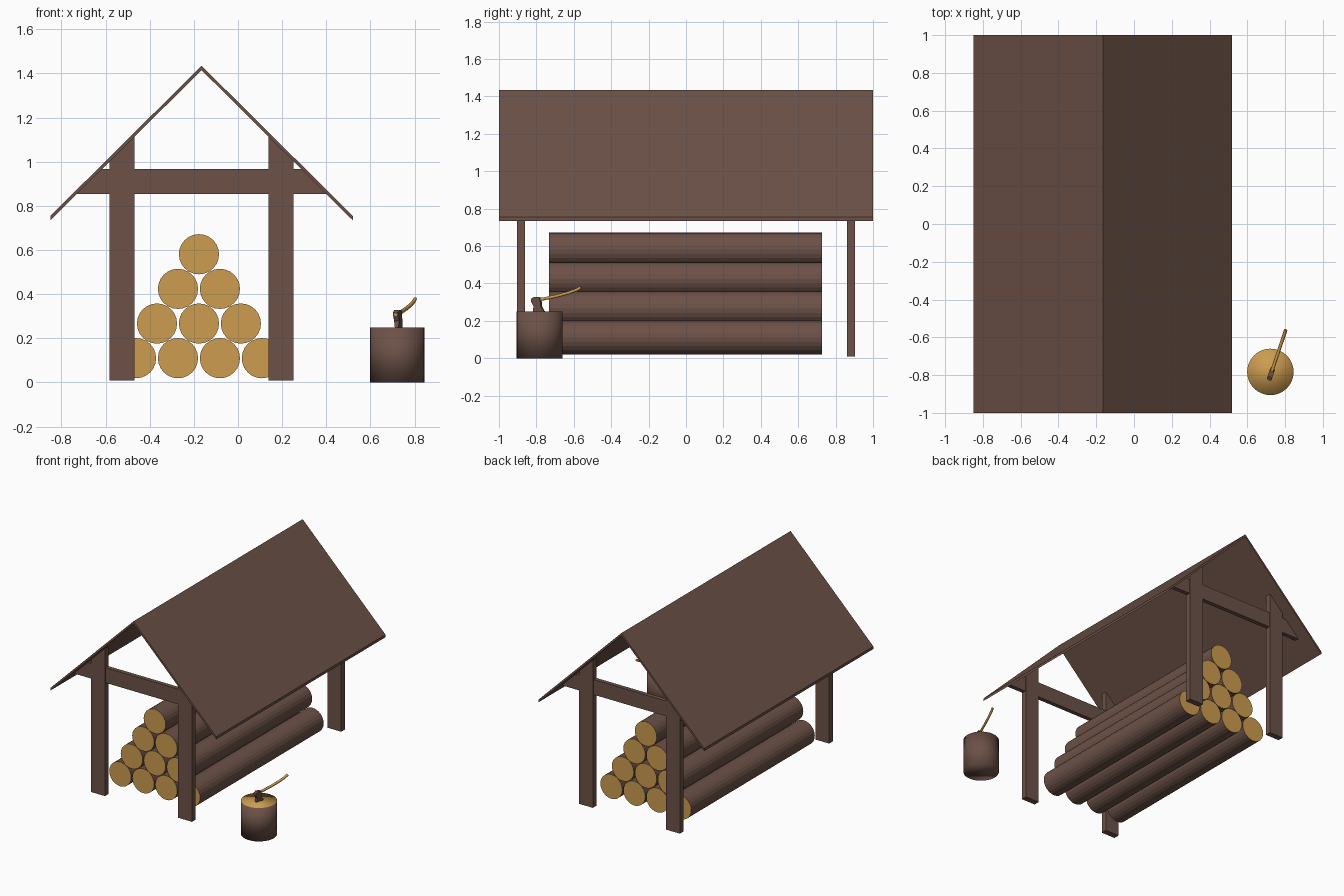
import bpy, bmesh, math
from mathutils import Vector, Matrix

if "Cube" in bpy.data.objects:
    bpy.data.objects.remove(bpy.data.objects["Cube"])


def material(name, rgb):
    m = bpy.data.materials.new(name)
    m.diffuse_color = (*rgb, 1)
    m.use_nodes = True
    m.node_tree.nodes["Principled BSDF"].inputs["Base Color"].default_value = m.diffuse_color
    return m


BROWN = material("brown_wood", (0.15, 0.083, 0.064))
TAN = material("cut_wood", (0.604, 0.332, 0.080))


def finish(name, bm, mats):
    bmesh.ops.recalc_face_normals(bm, faces=bm.faces[:])
    me = bpy.data.meshes.new(name)
    bm.to_mesh(me)
    bm.free()
    for m in mats:
        me.materials.append(m)
    ob = bpy.data.objects.new(name, me)
    bpy.context.collection.objects.link(ob)
    return ob


def prism(name, profile, y0, y1):
    """Extrude an x,z outline from y0 to y1."""
    bm = bmesh.new()
    f = bm.faces.new([bm.verts.new((x, y0, z)) for x, z in profile])
    ext = bmesh.ops.extrude_face_region(bm, geom=[f])["geom"]
    bmesh.ops.translate(bm, vec=(0, y1 - y0, 0),
                        verts=[v for v in ext if isinstance(v, bmesh.types.BMVert)])
    return finish(name, bm, [BROWN])


def cylinder(name, radius, length, sides, matrix, tan_rule):
    """Capped cylinder; faces whose normal passes the rule show cut wood."""
    bm = bmesh.new()
    bmesh.ops.create_cone(bm, cap_ends=True, segments=sides, radius1=radius,
                          radius2=radius, depth=length, matrix=matrix)
    bm.normal_update()
    for f in bm.faces:
        f.material_index = int(tan_rule(f.normal))
    return finish(name, bm, [BROWN, TAN])


# Roof: thin gable sheet
RIDGE_X, RIDGE_Z, HALF, EAVE_Z, THICK = -0.165, 1.435, 0.685, 0.755, 0.02
SLOPE = (RIDGE_Z - EAVE_Z) / HALF


def under(x):
    """Height just inside the roof sheet."""
    return RIDGE_Z - SLOPE * abs(x - RIDGE_X) - THICK / 2


L, R = RIDGE_X - HALF, RIDGE_X + HALF
prism("roof", [(L, EAVE_Z), (RIDGE_X, RIDGE_Z), (R, EAVE_Z), (R, EAVE_Z - THICK),
               (RIDGE_X, RIDGE_Z - THICK), (L, EAVE_Z - THICK)], -1, 1)

# Posts and cross beams at both ends, cut to the roof slope
for end, y in (("front", -0.882), ("back", 0.882)):
    for side, s in (("left", -1), ("right", 1)):
        a, b = RIDGE_X + s * 0.303, RIDGE_X + s * 0.417
        prism(f"{end}_{side}_post", [(a, 0.01), (b, 0.01), (b, under(b)), (a, under(a))],
              y - 0.022, y + 0.022)
    lo, hi = [(RIDGE_Z - THICK / 2 - z) / SLOPE for z in (0.855, 0.968)]
    prism(f"{end}_beam", [(RIDGE_X - lo, 0.855), (RIDGE_X + lo, 0.855),
                          (RIDGE_X + hi, 0.968), (RIDGE_X - hi, 0.968)],
          y - 0.016, y + 0.016)

# Log pile: rows of 4, 3, 2, 1
lay = Matrix.Rotation(math.pi / 2, 4, 'X')
for row in range(4):
    n = 4 - row
    for i in range(n):
        x = -0.177 + (i - (n - 1) / 2) * 0.19
        z = 0.11 + row * 0.157
        cylinder(f"log_{row + 1}_{i + 1}", 0.091, 1.46, 24,
                 Matrix.Translation((x, -0.002, z)) @ lay, lambda nrm: abs(nrm.y) > 0.9)

# Chopping block: smooth all over, cut wood on top
block = cylinder("chopping_block", 0.123, 0.25, 32,
                 Matrix.Translation((0.722, -0.783, 0.125)), lambda nrm: nrm.z > 0.9)
for p in block.data.polygons:
    p.use_smooth = True

# Axe head: side profile, tapered towards the cutting edge, turned on the block
head = prism("axe_head", [(-0.028, 0.318), (-0.012, 0.328), (0.018, 0.326), (0.024, 0.302),
                          (0.026, 0.278), (0.048, 0.243), (0.012, 0.236), (-0.022, 0.240),
                          (-0.014, 0.278), (-0.026, 0.300)], -0.013, 0.013)
for v in head.data.vertices:
    if v.co.z < 0.26:
        v.co.y *= 0.45
head.data.transform(Matrix.Translation((0.724, -0.798, 0))
                    @ Matrix.Rotation(math.radians(71.5), 4, 'Z'))

# Axe handle: gently bent rod
cu = bpy.data.curves.new("axe_handle", 'CURVE')
cu.dimensions = '3D'
cu.bevel_depth = 0.009
cu.bevel_resolution = 1
cu.use_fill_caps = True
path = [(-0.03, 0.308), (0.04, 0.318), (0.11, 0.332), (0.18, 0.350), (0.225, 0.366), (0.25, 0.379)]
sp = cu.splines.new('POLY')
sp.points.add(len(path) - 1)
d = Vector((math.cos(math.radians(71.5)), math.sin(math.radians(71.5))))
for pt, (s, z) in zip(sp.points, path):
    pt.co = (0.724 + d.x * s, -0.798 + d.y * s, z, 1)
cu.materials.append(TAN)
bpy.context.collection.objects.link(bpy.data.objects.new("axe_handle", cu))
